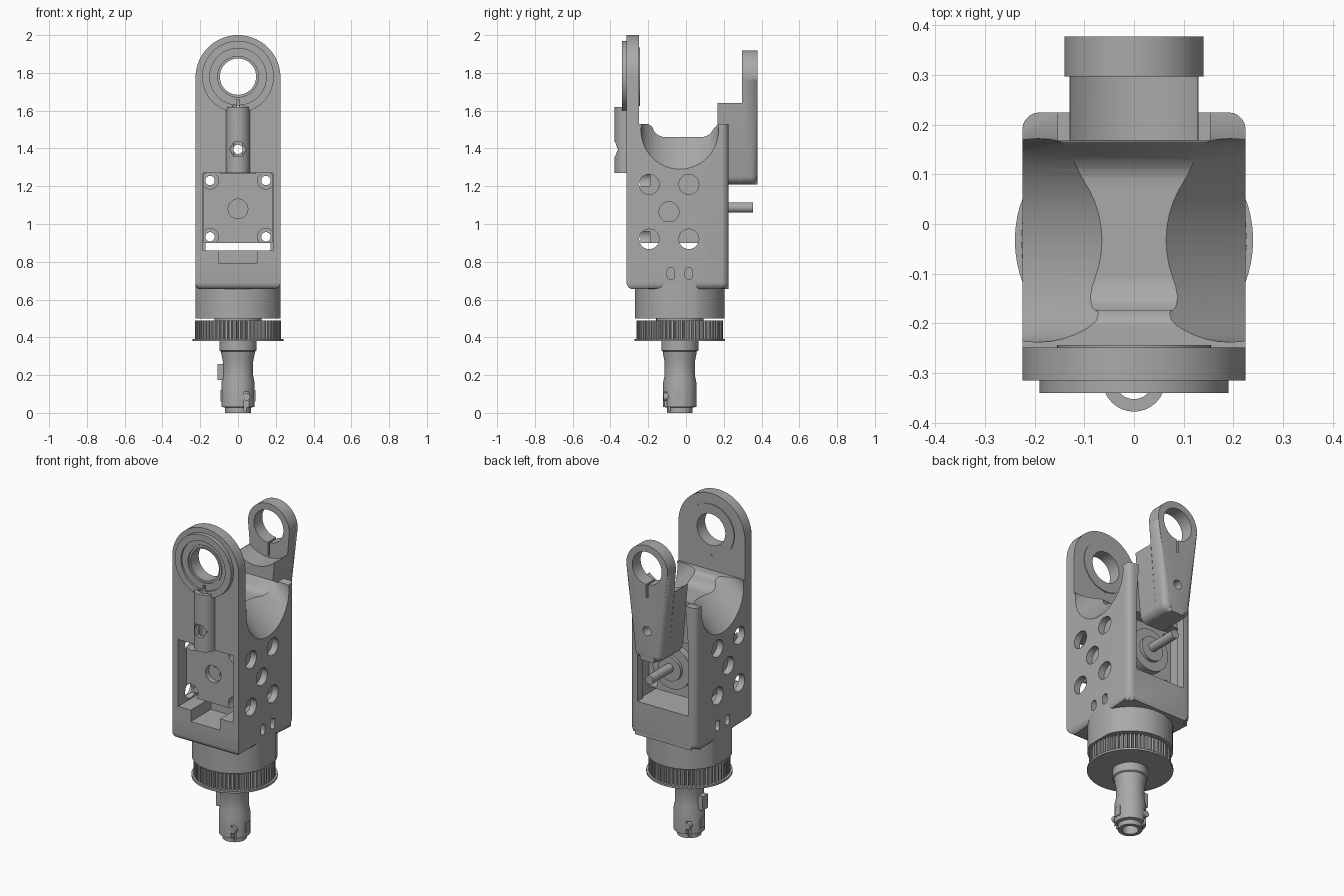
import bpy, bmesh, math
from math import sin, cos, pi

if "Cube" in bpy.data.objects:
    bpy.data.objects.remove(bpy.data.objects["Cube"], do_unlink=True)

grey = bpy.data.materials.new("plain_grey")
grey.use_nodes = True
grey.diffuse_color = (0.4, 0.4, 0.4, 1)
grey.node_tree.nodes["Principled BSDF"].inputs["Base Color"].default_value = (0.4, 0.4, 0.4, 1)
AXIS_Y = -0.033   # centre line of the rotating base
EYE_Z = 1.78      # height of the fork eyes
MOTOR_Z = 1.08
parts = []


def finish(name, bm):
    bmesh.ops.recalc_face_normals(bm, faces=bm.faces)
    mesh = bpy.data.meshes.new(name)
    bm.to_mesh(mesh)
    bm.free()
    mesh.materials.append(grey)
    obj = bpy.data.objects.new(name, mesh)
    bpy.context.collection.objects.link(obj)
    return obj


def arc(r, cx, cy, start=0, end=360, n=32):
    """Points along an arc; a full turn leaves out the repeated end point."""
    steps = n if end - start >= 360 else n - 1
    angles = [math.radians(start + (end - start) * i / steps) for i in range(n)]
    return [(cx + r * cos(a), cy + r * sin(a)) for a in angles]


def rect(x0, x1, y0, y1):
    return [(x0, y0), (x1, y0), (x1, y1), (x0, y1)]


def prism(name, axis, pts, a, b, bevel_at=None, bevel=0.0, segments=4):
    """Extrude an outline along an axis, rounding the rim at one end if asked."""
    i = "xyz".index(axis)

    def place(p, t):
        co = list(p)
        co.insert(i, t)
        return co
    bm = bmesh.new()
    low = [bm.verts.new(place(p, a)) for p in pts]
    high = [bm.verts.new(place(p, b)) for p in pts]
    bm.faces.new(low)
    bm.faces.new(high)
    for k in range(len(pts)):
        j = (k + 1) % len(pts)
        bm.faces.new((low[k], low[j], high[j], high[k]))
    if bevel_at is not None:
        rim = [e for e in bm.edges if all(abs(v.co[i] - bevel_at) < 1e-5 for v in e.verts)]
        bmesh.ops.bevel(bm, geom=rim, offset=bevel, segments=segments, profile=0.5, affect='EDGES')
    return finish(name, bm)


def lathe(name, profile, n=48):
    """Turn a closed (radius, z) profile around the base axis."""
    bm = bmesh.new()
    rings = []
    for k in range(n):
        a = 2 * pi * k / n
        rings.append([bm.verts.new((r * cos(a), AXIS_Y + r * sin(a), z)) for r, z in profile])
    m = len(profile)
    for k in range(n):
        p, q = rings[k], rings[(k + 1) % n]
        for j in range(m):
            bm.faces.new((p[j], p[(j + 1) % m], q[(j + 1) % m], q[j]))
    return finish(name, bm)


def combine(obj, tool, op='DIFFERENCE'):
    mod = obj.modifiers.new("combine", 'BOOLEAN')
    mod.operation, mod.solver, mod.object = op, 'EXACT', tool
    bpy.context.view_layer.objects.active = obj
    bpy.ops.object.modifier_apply(modifier=mod.name)
    bpy.data.objects.remove(tool, do_unlink=True)


def cut(obj, axis, pts, a, b):
    combine(obj, prism("cutter", axis, pts, a, b))


# Housing: rounded block, front arch plate, eye rim and cable guide
outline = [(-0.225, -0.315), (0.225, -0.315)]
outline += arc(0.035, 0.19, 0.19, 0, 90, 6) + arc(0.035, -0.19, 0.19, 90, 180, 6)
body = prism("housing", 'z', outline, 0.655, 1.53, 0.655, 0.035)

# Saddle across the top, then a sloping scoop at each side
saddle = [(-0.249, 1.7), (-0.249, 1.535)] + arc(0.06, -0.225, 1.475, 85, 30, 5)
saddle += arc(0.07, -0.11, 1.53, 200, 270, 6) + arc(0.07, 0.08, 1.53, 270, 335, 6)
saddle += [(0.165, 1.525), (0.19, 1.54), (0.19, 1.7)]
cut(body, 'x', saddle, -0.4, 0.4)
for side in (1, -1):
    scoop = prism("scoop", 'x', arc(0.205, AXIS_Y, 1.495, n=48), side * 0.01, side * 0.3)
    for v in scoop.data.vertices:
        v.co.z -= (abs(v.co.x) - 0.225) * 1.06
    combine(body, scoop)

arch = [(-0.225, 0.8), (0.225, 0.8)] + arc(0.225, 0, 1.775, 0, 180, 40)
combine(body, prism("arch", 'y', arch, -0.315, -0.249), 'UNION')
combine(body, prism("rim", 'y', arc(0.19, 0, EYE_Z, n=56), -0.34, -0.3, -0.34, 0.012, 3), 'UNION')
combine(body, prism("guide", 'z', arc(0.063, 0, -0.315), 1.26, 1.62), 'UNION')
cut(body, 'z', arc(0.038, 0, -0.315, n=24), 1.2, 1.63)

# Eye with a shallow seat, relief slit, and screw hole with nut pocket
cut(body, 'y', arc(0.15, 0, EYE_Z, n=48), -0.4, -0.328)
cut(body, 'y', arc(0.12, 0, EYE_Z, n=48), -0.4, -0.2)
cut(body, 'y', rect(-0.008, 0.008, 1.62, 1.68), -0.4, -0.2)
cut(body, 'y', arc(0.025, 0, 1.395, n=20), -0.5, 0.5)
cut(body, 'y', arc(0.044, 0, 1.395, n=6), -0.5, -0.345)

# Motor bay, back slot for the arm, front lower pocket
cut(body, 'y', rect(-0.185, 0.185, 0.86, 1.27), -0.5, 0.172)
cut(body, 'y', [(-0.172, 0.86), (0.172, 0.86), (0.172, 1.3), (0.147, 1.6), (-0.147, 1.6), (-0.172, 1.3)],
    0.168, 0.4)
cut(body, 'y', rect(-0.1, 0.1, 0.79, 0.9), -0.4, -0.12)

# Lightening holes and cable slots through both side walls
for y, z in ((-0.195, 1.21), (0.015, 1.21), (-0.09, 1.065), (-0.195, 0.92), (0.015, 0.92)):
    cut(body, 'x', arc(0.053, y, z, n=28), -0.4, 0.4)
for y in (-0.08, 0.015):
    slot = arc(0.02, y, 0.75, 0, 180, 8) + arc(0.02, y, 0.725, 180, 360, 8)
    for side in (1, -1):
        cut(body, 'x', slot, side * 0.1, side * 0.4)
parts.append(body)

# Collar: round with flattened sides
flat = math.degrees(math.acos(0.225 / 0.238))
collar_outline = arc(0.238, 0, AXIS_Y, flat, 180 - flat, 28) + arc(0.238, 0, AXIS_Y, 180 + flat, 360 - flat, 28)
parts.append(prism("collar", 'z', collar_outline, 0.5, 0.70))

# Bearing in the front eye
bearing = prism("eye_bearing", 'y', arc(0.122, 0, EYE_Z, n=48), -0.332, -0.25)
combine(bearing, prism("lip", 'y', arc(0.155, 0, EYE_Z, n=48), -0.2505, -0.244), 'UNION')
cut(bearing, 'y', arc(0.108, 0, EYE_Z, n=48), -0.4, -0.322)
cut(bearing, 'y', arc(0.096, 0, EYE_Z, n=48), -0.4, -0.2)
parts.append(bearing)

# Motor with corner screw seats, pilot boss and shaft
motor = prism("motor", 'y', rect(-0.182, 0.182, 0.9, 1.268), -0.24, 0.1)
for x in (-0.148, 0.148):
    for z in (0.932, 1.23):
        cut(motor, 'y', arc(0.045, x, z, n=24), -0.3, -0.19)
        cut(motor, 'y', arc(0.025, x, z, n=20), -0.3, 0.3)
cut(motor, 'y', arc(0.052, 0, MOTOR_Z, n=28), -0.3, -0.21)
parts.append(motor)
parts.append(prism("motor_rear_bearing", 'y', arc(0.03, 0, MOTOR_Z, n=24), -0.215, -0.2))
parts.append(prism("motor_boss", 'y', arc(0.13, 0, MOTOR_Z, n=40), 0.09, 0.14))
parts.append(prism("motor_boss_step", 'y', arc(0.075, 0, MOTOR_Z, n=32), 0.13, 0.16))
parts.append(prism("motor_shaft", 'y', arc(0.027, 0, 1.087, n=24), 0.1, 0.356))

# Back fork arm: tapered plate with a spacer block behind it
base = arc(0.05, -0.045, 1.26, 190, 270, 7) + arc(0.05, 0.045, 1.26, 270, 350, 7)
arm = prism("back_arm", 'y', arc(0.14, 0, EYE_Z, -8, 188, 36) + base, 0.297, 0.378, 0.378, 0.035)
block = prism("block", 'y', [(-0.13, 1.64), (0.13, 1.64)] + base[::-1], 0.168, 0.3)
cut(block, 'y', arc(0.19, 0, EYE_Z, n=56), 0.1, 0.297)
combine(arm, block, 'UNION')
cut(arm, 'y', arc(0.1, 0, EYE_Z, n=48), 0.1, 0.5)
cut(arm, 'y', rect(-0.006, 0.006, 1.6, 1.7), 0.1, 0.5)
cut(arm, 'y', arc(0.028, 0, 1.395, n=20), 0.1, 0.5)
parts.append(arm)

# Toothed pulley with its flange and spacer neck
TEETH = 60
teeth = []
for k in range(TEETH):
    for step, r in ((0, 0.212), (0.15, 0.228), (0.6, 0.228), (0.75, 0.212)):
        a = 2 * pi * (k + step) / TEETH
        teeth.append((r * cos(a), AXIS_Y + r * sin(a)))
parts.append(prism("pulley_teeth", 'z', teeth, 0.39, 0.49))
parts.append(prism("pulley_flange", 'z', arc(0.24, 0, AXIS_Y, n=64), 0.38, 0.392))
parts.append(prism("pulley_neck", 'z', arc(0.125, 0, AXIS_Y, n=40), 0.48, 0.51))

# Hollow stem with bayonet slots, pins and a locating key
stem = lathe("stem", [(0.045, 0), (0.068, 0), (0.068, 0.028), (0.088, 0.032), (0.088, 0.16), (0.08, 0.2),
                      (0.08, 0.27), (0.088, 0.31), (0.09, 0.325), (0.098, 0.33), (0.098, 0.385),
                      (0.02, 0.385), (0.02, 0.12), (0.045, 0.12)])
for x, y in ((0.045, -0.2), (-0.045, 0.15)):
    cut(stem, 'y', rect(x - 0.012, x + 0.012, 0.01, 0.11), min(y, AXIS_Y + 0.05), max(y, AXIS_Y - 0.05))
parts.append(stem)
for x, y in ((0.045, -0.1), (-0.045, 0.034)):
    parts.append(prism("bayonet_pin", 'y', arc(0.02, x, 0.085, n=16), y - 0.018, y + 0.018))
for side in (1, -1):
    parts.append(prism("stem_lug", 'y', rect(side * 0.07, side * 0.092, 0.06, 0.12), AXIS_Y - 0.02, AXIS_Y + 0.02))
parts.append(prism("stem_key", 'x', rect(AXIS_Y - 0.025, AXIS_Y + 0.025, 0.175, 0.26), -0.108, -0.07))

# Smooth round surfaces while keeping edges crisp
bpy.ops.object.select_all(action='DESELECT')
for obj in parts:
    obj.select_set(True)
bpy.context.view_layer.objects.active = body
bpy.ops.object.shade_smooth_by_angle(angle=math.radians(32))
